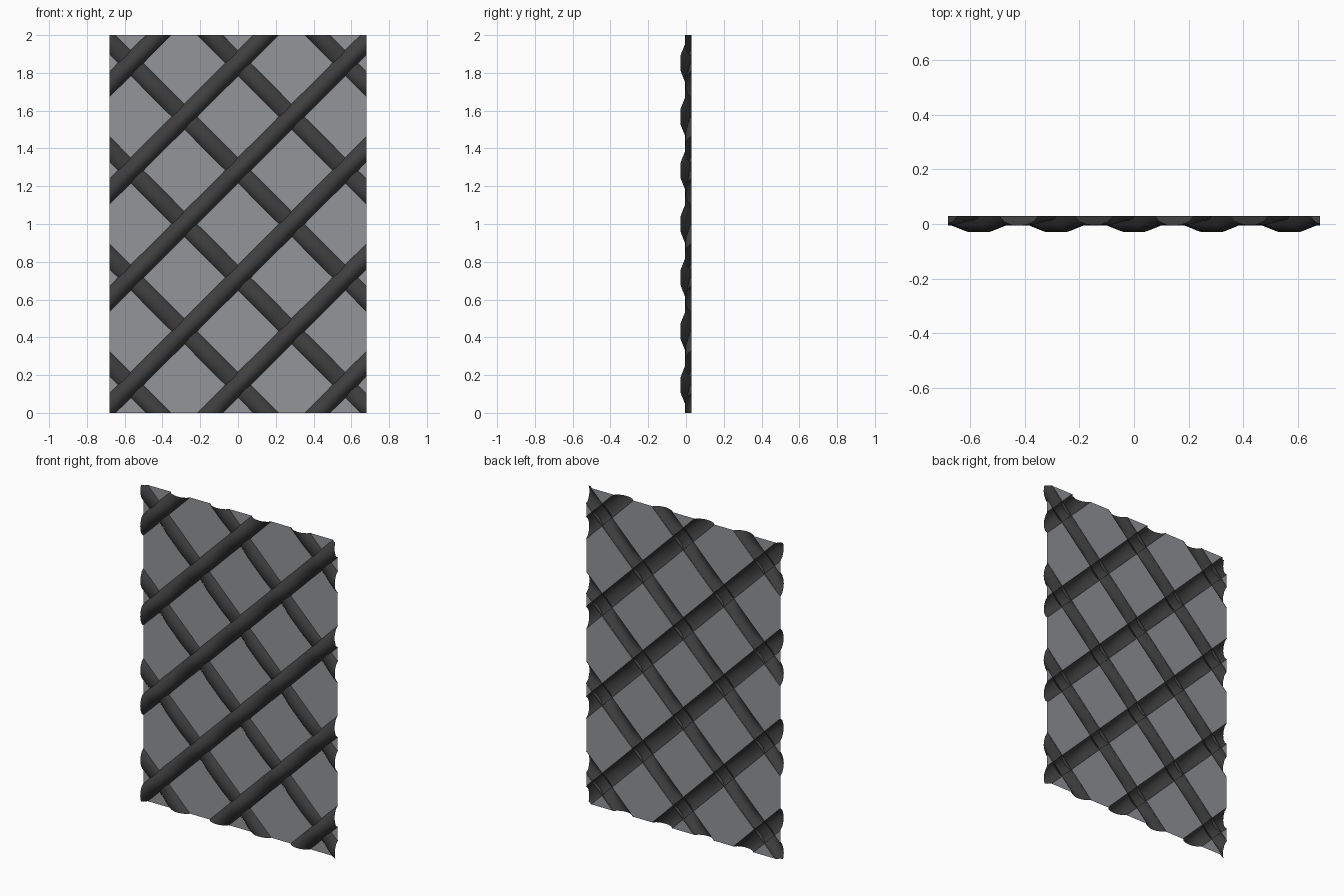
import bpy, bmesh, math

if "Cube" in bpy.data.objects:
    bpy.data.objects.remove(bpy.data.objects["Cube"])

HALF_X, HEIGHT = 0.68, 2.0
STEP, START = 0.568, 0.148        # diagonal line spacing, measured along z
R2 = math.sqrt(2)
HALF_W = 0.05                     # bar half width
BACK = 0.029
LINES = [(START + STEP * k) / R2 for k in range(-3, 7)]


def material(name, value):
    m = bpy.data.materials.new(name)
    m.diffuse_color = (*value, 1)
    m.use_nodes = True
    m.node_tree.nodes["Principled BSDF"].inputs["Base Color"].default_value = m.diffuse_color
    return m


def finish(name, bm, mat, smooth):
    # trim to the rectangular outline
    for co, no in (((HALF_X, 0, 0), (1, 0, 0)), ((-HALF_X, 0, 0), (-1, 0, 0)),
                   ((0, 0, HEIGHT), (0, 0, 1)), ((0, 0, 0), (0, 0, -1))):
        bmesh.ops.bisect_plane(bm, geom=bm.verts[:] + bm.edges[:] + bm.faces[:],
                               plane_co=co, plane_no=no, clear_outer=True)
    for f in bm.faces:
        f.normal_update()
        if f.normal.y > 0:
            f.normal_flip()
        f.smooth = smooth
    me = bpy.data.meshes.new(name)
    bm.to_mesh(me)
    bm.free()
    me.materials.append(mat)
    ob = bpy.data.objects.new(name, me)
    bpy.context.collection.objects.link(ob)
    return ob


def point(a, b, y, side):
    # a runs along the bar, b across it, side mirrors the diagonal
    return (side * (a - b) / R2, y, (a + b) / R2)


def bars(name, side, mid_y, cross_y, mat):
    bm = bmesh.new()
    profile = [(-1, 0), (-0.75, 0.6), (-0.35, 0.93), (0, 1),
               (0.35, 0.93), (0.75, 0.6), (1, 0)]
    stations = []
    for s in LINES:
        stations += [(s - 0.13, mid_y), (s - 0.055, cross_y),
                     (s + 0.055, cross_y), (s + 0.13, mid_y)]
    for line in LINES:
        rows = [[bm.verts.new(point(s, line + t * HALF_W,
                                    BACK + (crown - BACK) * h, side))
                 for t, h in profile] for s, crown in stations]
        for r0, r1 in zip(rows, rows[1:]):
            for i in range(len(profile) - 1):
                bm.faces.new((r0[i], r0[i + 1], r1[i + 1], r1[i]))
    return finish(name, bm, mat, True)


dark = material("dark grey bars", (0.05, 0.05, 0.05))
grey = material("grey panels", (0.29, 0.30, 0.315))

# raised bars pass in front of the lower ones at each crossing
bars("front_diagonal_bars", 1, -0.006, -0.029, dark)
bars("rear_diagonal_bars", -1, -0.004, 0.012, dark)

# square panels between the bars
bm = bmesh.new()
for a0, a1 in zip(LINES, LINES[1:]):
    for b0, b1 in zip(LINES, LINES[1:]):
        lo_a, hi_a, lo_b, hi_b = a0 + HALF_W - 0.003, a1 - HALF_W + 0.003, b0 + HALF_W - 0.003, b1 - HALF_W + 0.003
        bm.faces.new([bm.verts.new(point(a, b, 0.025, 1)) for a, b in
                      ((lo_a, lo_b), (hi_a, lo_b), (hi_a, hi_b), (lo_a, hi_b))])
finish("lattice_panels", bm, grey, False)
